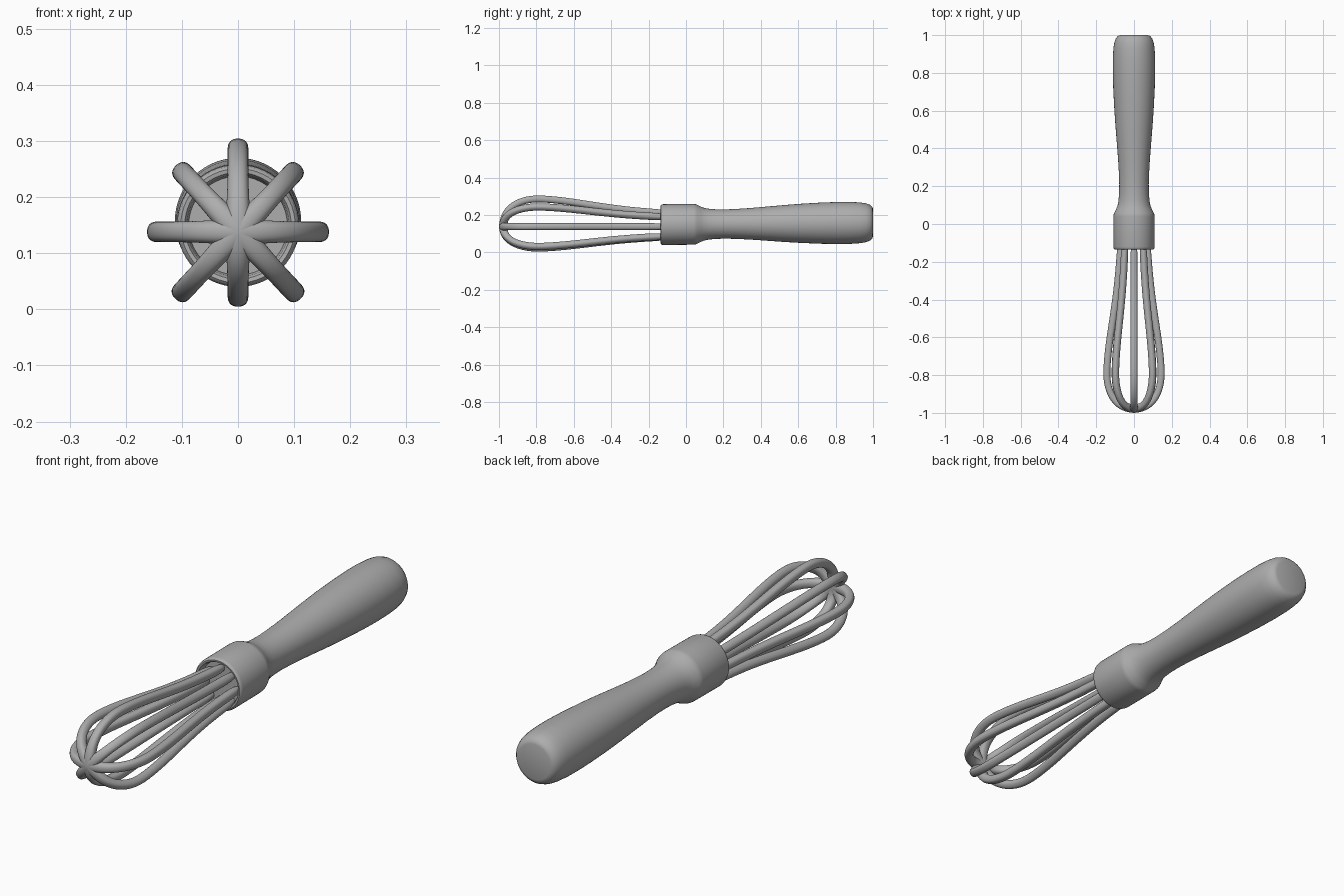
import bpy, bmesh, math
from mathutils import Matrix, Vector

if "Cube" in bpy.data.objects:
    bpy.data.objects.remove(bpy.data.objects["Cube"], do_unlink=True)

grey = bpy.data.materials.new("plain grey")
grey.use_nodes = True
colour = (0.42, 0.42, 0.42, 1)
grey.diffuse_color = colour
grey.node_tree.nodes["Principled BSDF"].inputs["Base Color"].default_value = colour


def finish(bm, name, angle):
    """Turn a bmesh into a smooth-shaded object."""
    bmesh.ops.recalc_face_normals(bm, faces=bm.faces[:])
    mesh = bpy.data.meshes.new(name)
    bm.to_mesh(mesh)
    bm.free()
    mesh.materials.append(grey)
    obj = bpy.data.objects.new(name, mesh)
    bpy.context.collection.objects.link(obj)
    bpy.ops.object.select_all(action='DESELECT')
    obj.select_set(True)
    bpy.context.view_layer.objects.active = obj
    bpy.ops.object.shade_smooth_by_angle(angle=math.radians(angle))
    return obj


def lathe(name, profile, steps=56):
    """Turn a (radius, y) profile around the lengthwise axis."""
    bm = bmesh.new()
    verts = [bm.verts.new((r, y, 0)) for r, y in profile]
    edges = [bm.edges.new(pair) for pair in zip(verts, verts[1:])]
    bmesh.ops.spin(bm, geom=verts + edges, cent=(0, 0, 0), axis=(0, 1, 0),
                   angle=math.tau, steps=steps, use_duplicate=False)
    bmesh.ops.remove_doubles(bm, verts=bm.verts[:], dist=0.0002)
    for v in bm.verts:                      # the handle rises slightly to the back
        v.co.z += 0.150 + 0.009 * v.co.y
    return finish(bm, name, 40)


# Handle with its collar, hollowed at the front
lathe("handle", [
    (0, -0.105), (0.088, -0.105), (0.091, -0.128), (0.095, -0.134),
    (0.102, -0.135), (0.107, -0.131), (0.109, -0.122), (0.109, 0.040),
    (0.108, 0.050), (0.104, 0.060), (0.094, 0.080), (0.087, 0.098),
    (0.082, 0.125), (0.079, 0.160), (0.078, 0.210), (0.080, 0.270),
    (0.084, 0.340), (0.091, 0.430), (0.099, 0.530), (0.105, 0.620),
    (0.110, 0.720), (0.1125, 0.810), (0.112, 0.880), (0.109, 0.930),
    (0.104, 0.962), (0.096, 0.983), (0.085, 0.996), (0.073, 1.0), (0, 1.0)])

# Wires: centre line as (radius, y), swept with a rounded square section
PATH = [(-0.012, -0.977), (0.0, -0.977), (0.042, -0.974), (0.085, -0.955),
        (0.121, -0.910), (0.142, -0.845), (0.146, -0.775), (0.133, -0.640),
        (0.111, -0.500), (0.091, -0.360), (0.077, -0.220), (0.069, -0.080)]
SECTION = [(1, 0.5), (0.5, 1), (-0.5, 1), (-1, 0.5),
           (-1, -0.5), (-0.5, -1), (0.5, -1), (1, -0.5)]


def wire(name, angle, reach):
    bm = bmesh.new()
    pts = [Vector((r * reach, y)) for r, y in PATH]
    rings = []
    for i, p in enumerate(pts):
        t = (pts[min(i + 1, len(pts) - 1)] - pts[max(i - 1, 0)]).normalized()
        n = Vector((t.y, -t.x))
        half = 0.0188 * (1 + 0.28 * max(0, 1 - abs(p.x) / 0.08)
                         if p.y < -0.9 else 1)      # thicker at the hub
        rings.append([bm.verts.new((p.x + n.x * a * half, p.y + n.y * a * half, b * half))
                      for a, b in SECTION])
    for r0, r1 in zip(rings, rings[1:]):
        for k in range(8):
            j = (k + 1) % 8
            bm.faces.new((r0[k], r0[j], r1[j], r1[k]))
    bm.faces.new(rings[0])
    bm.faces.new(rings[-1])
    bm.transform(Matrix.Translation((0, 0, 0.138)) @ Matrix.Rotation(-math.radians(angle), 4, 'Y'))
    obj = finish(bm, name, 180)
    obj.modifiers.new("smooth", 'SUBSURF').levels = 2
    obj.modifiers["smooth"].render_levels = 2


for name, angle, reach in [
        ("left_wire", 0, 1), ("upper_left_wire", 47, 1), ("top_wire", 90, 1.03),
        ("upper_right_wire", 133, 1), ("right_wire", 180, 1),
        ("lower_right_wire", 227, 1.01), ("bottom_wire", 270, 0.8),
        ("lower_left_wire", 313, 1.01)]:
    wire(name, angle, reach)
